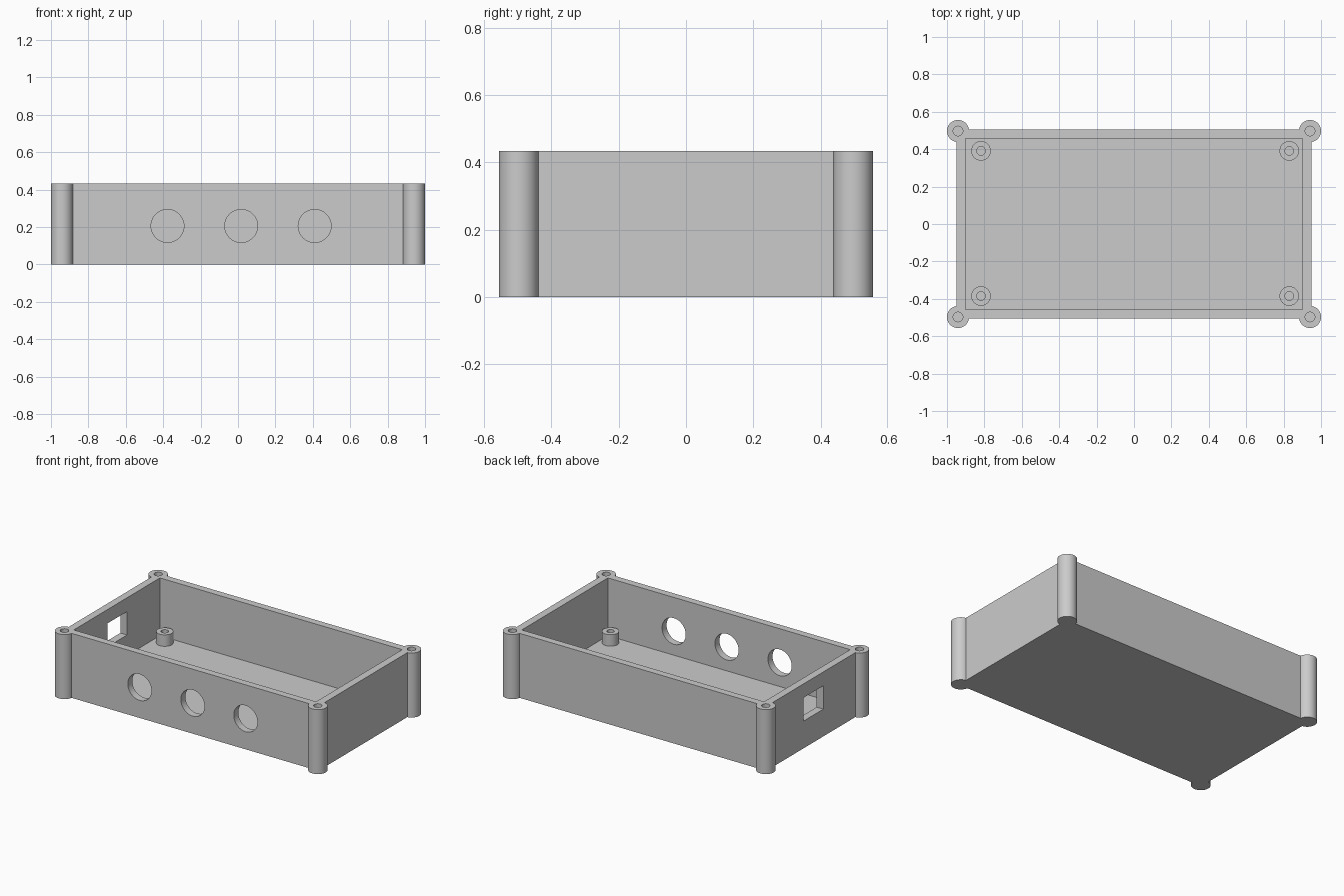
import bpy
from math import pi, radians

old = bpy.data.objects.get("Cube")
if old:
    bpy.data.objects.remove(old, do_unlink=True)

grey = bpy.data.materials.new("plain grey")
grey.use_nodes = True
grey.diffuse_color = (0.6, 0.6, 0.6, 1)
grey.node_tree.nodes["Principled BSDF"].inputs["Base Color"].default_value = (0.6, 0.6, 0.6, 1)

HEIGHT, FLOOR, BOSS_TOP = 0.433, 0.045, 0.122


def box(name, lo, hi):
    """Box between two corners."""
    bpy.ops.mesh.primitive_cube_add(size=1, location=[(a + b) / 2 for a, b in zip(lo, hi)])
    ob = bpy.context.object
    ob.name = name
    ob.scale = [b - a for a, b in zip(lo, hi)]
    bpy.ops.object.transform_apply(location=True, rotation=False, scale=True)
    ob.data.materials.append(grey)
    return ob


def rod(name, x, y, z0, z1, r, sides=64):
    """Upright cylinder from z0 to z1."""
    bpy.ops.mesh.primitive_cylinder_add(vertices=sides, radius=r, depth=z1 - z0,
                                        location=(x, y, (z0 + z1) / 2))
    ob = bpy.context.object
    ob.name = name
    bpy.ops.object.transform_apply(location=True, rotation=False, scale=True)
    ob.data.materials.append(grey)
    return ob


def combine(target, tool, operation):
    """Apply a boolean and drop the tool."""
    mod = target.modifiers.new(operation.lower(), 'BOOLEAN')
    mod.operation = operation
    mod.solver = 'EXACT'
    mod.object = tool
    bpy.context.view_layer.objects.active = target
    bpy.ops.object.modifier_apply(modifier=mod.name)
    bpy.data.objects.remove(tool, do_unlink=True)


corners = [(sx, sy) for sx in (-1, 1) for sy in (-1, 1)]

# Outer body with round corner posts
case = box("enclosure", (-0.95, -0.505, 0), (0.95, 0.505, HEIGHT))
for sx, sy in corners:
    combine(case, rod("corner_post", sx * 0.941, sy * 0.497, 0, HEIGHT, 0.059), 'UNION')

# Hollow interior
combine(case, box("cavity", (-0.9, -0.457, FLOOR), (0.9, 0.457, 1)), 'DIFFERENCE')

# Standoffs on the floor, then screw holes in standoffs and posts
for sx, sy in corners:
    bx, by = 0.006 + sx * 0.824, 0.003 + sy * 0.388
    combine(case, rod("standoff", bx, by, FLOOR / 2, BOSS_TOP, 0.052), 'UNION')
    combine(case, rod("standoff_hole", bx, by, FLOOR, 0.2, 0.023, 32), 'DIFFERENCE')
    combine(case, rod("post_hole", sx * 0.941, sy * 0.497, 0.1, 1, 0.026, 32), 'DIFFERENCE')

# Three round openings through the front wall
for x in (-0.377, 0.017, 0.41):
    bpy.ops.mesh.primitive_cylinder_add(vertices=64, radius=0.088, depth=0.2,
                                        location=(x, -0.48, 0.206), rotation=(pi / 2, 0, 0))
    tool = bpy.context.object
    tool.data.materials.append(grey)
    combine(case, tool, 'DIFFERENCE')

# Rectangular socket opening through the right end wall
combine(case, box("socket_opening", (-1.1, -0.1, 0.183), (-0.8, 0.108, 0.34)), 'DIFFERENCE')

# One material throughout, smooth rounds with sharp edges
case.data.materials.clear()
case.data.materials.append(grey)
for face in case.data.polygons:
    face.material_index = 0
bpy.ops.object.select_all(action='DESELECT')
case.select_set(True)
bpy.context.view_layer.objects.active = case
bpy.ops.object.shade_smooth_by_angle(angle=radians(30))
